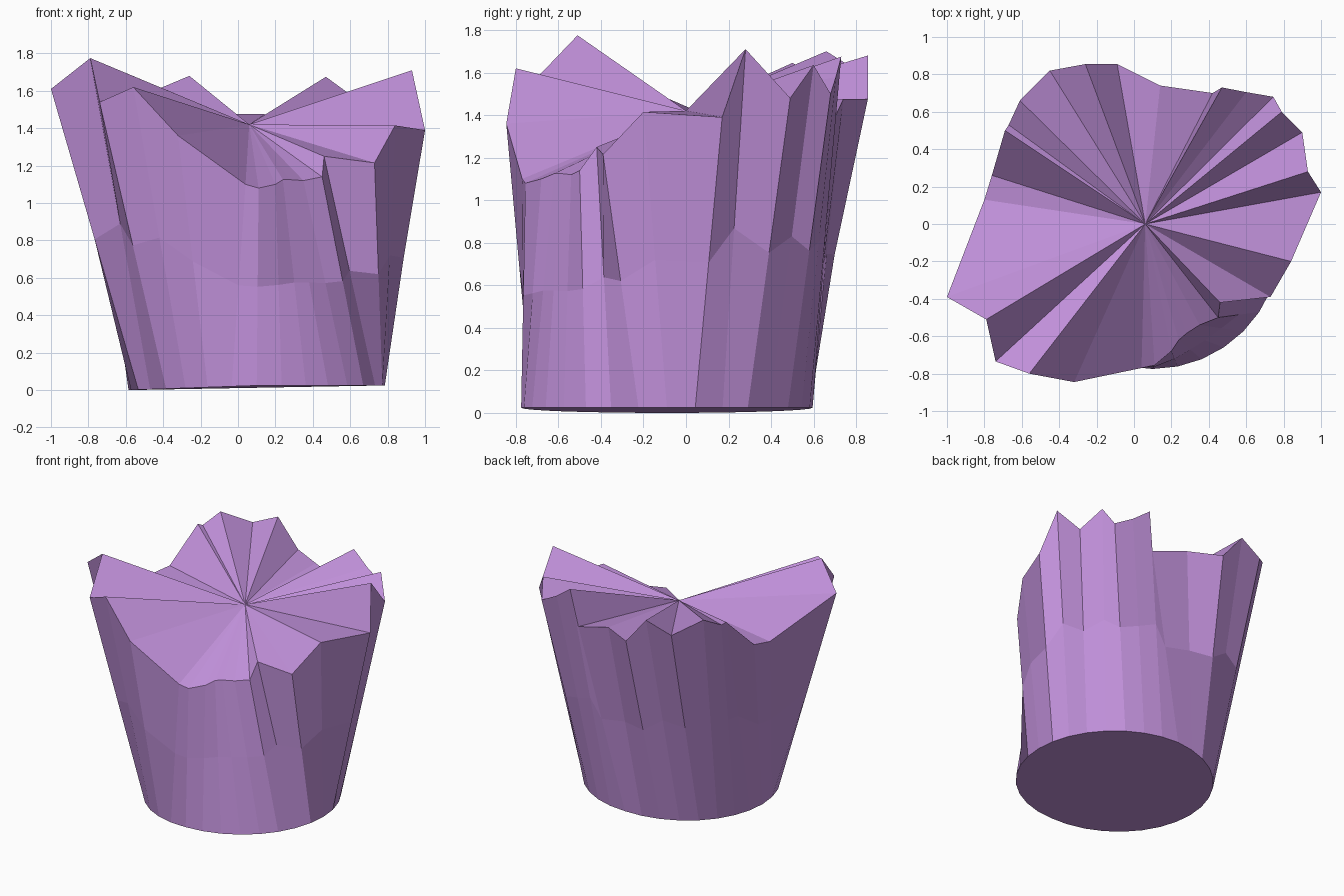
import bpy, bmesh
from math import cos, sin, radians

# Jagged rim points, counter-clockwise, one per 11.25 degrees of the round base
RIM = [
    (0.84, -0.20, 1.415), (1.00, 0.17, 1.39), (0.93, 0.28, 1.71), (0.90, 0.49, 1.48),
    (0.79, 0.60, 1.635), (0.745, 0.68, 1.50), (0.60, 0.705, 1.58), (0.47, 0.73, 1.675),
    (0.42, 0.70, 1.39), (0.14, 0.74, 1.475), (-0.09, 0.855, 1.475), (-0.26, 0.855, 1.68),
    (-0.45, 0.82, 1.60), (-0.61, 0.66, 1.70), (-0.67, 0.53, 1.63), (-0.69, 0.50, 1.645),
    (-0.76, 0.26, 1.40), (-0.80, 0.13, 1.385), (-1.00, -0.39, 1.61), (-0.79, -0.51, 1.775),
    (-0.74, -0.735, 1.54), (-0.56, -0.80, 1.62), (-0.32, -0.845, 1.36), (0.04, -0.77, 1.10),
    (0.11, -0.755, 1.08), (0.20, -0.68, 1.10), (0.24, -0.62, 1.125), (0.28, -0.585, 1.125),
    (0.35, -0.54, 1.12), (0.45, -0.50, 1.14), (0.46, -0.42, 1.25), (0.73, -0.39, 1.215),
]
N = len(RIM)
BASE_X, BASE_Y, BASE_R = 0.10, -0.09, 0.685

bm = bmesh.new()

# Round base, tilted very slightly
base = []
for i in range(N):
    a = radians(360 / N * i)
    x = BASE_X + BASE_R * cos(a)
    base.append(bm.verts.new((x, BASE_Y + BASE_R * sin(a),
                              0.025 * min(1, (x + 0.585) / 0.7))))
rim = [bm.verts.new(p) for p in RIM]
middle = [bm.verts.new((b.co + t.co) / 2) for b, t in zip(base, rim)]

# Pleated wall in two bands
for low, high in ((base, middle), (middle, rim)):
    for i in range(N):
        j = (i + 1) % N
        bm.faces.new((low[i], low[j], high[j], high[i]))

# Top fan meeting in the sunken centre, and flat underside
centre = bm.verts.new((0.06, 0.0, 1.42))
for i in range(N):
    bm.faces.new((rim[i], rim[(i + 1) % N], centre))
bm.faces.new(base[::-1])

mesh = bpy.data.meshes.new("pleated_tub")
bm.to_mesh(mesh)
bm.free()
tub = bpy.data.objects.new("pleated_tub", mesh)
bpy.context.collection.objects.link(tub)

purple = bpy.data.materials.new("purple")
purple.diffuse_color = (0.53, 0.28, 0.70, 1)
mesh.materials.append(purple)
